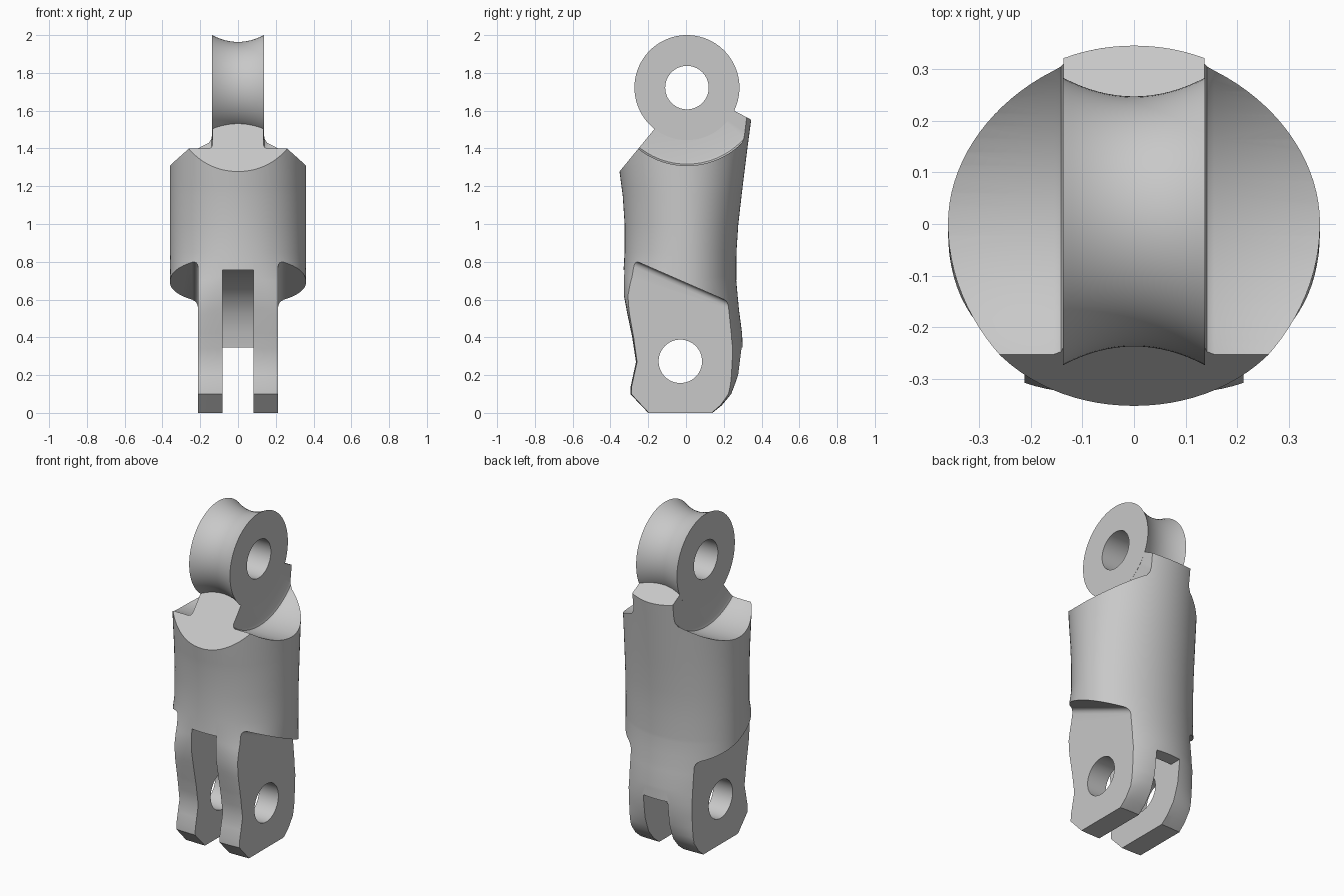
import bpy, bmesh, math

cube = bpy.data.objects.get("Cube")
if cube:
    bpy.data.objects.remove(cube, do_unlink=True)

grey = bpy.data.materials.new("plain_grey")
grey.use_nodes = True
COLOUR = (0.58, 0.58, 0.58, 1)
grey.diffuse_color = COLOUR
grey.node_tree.nodes["Principled BSDF"].inputs["Base Color"].default_value = COLOUR


def finish(bm, name):
    bmesh.ops.recalc_face_normals(bm, faces=bm.faces[:])
    mesh = bpy.data.meshes.new(name)
    bm.to_mesh(mesh)
    bm.free()
    mesh.materials.append(grey)
    obj = bpy.data.objects.new(name, mesh)
    bpy.context.collection.objects.link(obj)
    return obj


def bridge(bm, a, b):
    for i in range(len(a)):
        j = (i + 1) % len(a)
        bm.faces.new((a[i], a[j], b[j], b[i]))


def prism(name, outline, x0, x1, fillet=0):
    """Extrude a (y, z) outline along x."""
    bm = bmesh.new()
    ends = [[bm.verts.new((x, y, z)) for y, z in outline] for x in (x0, x1)]
    for end in ends:
        bm.faces.new(end)
    bridge(bm, *ends)
    if fillet:
        bmesh.ops.bevel(bm, geom=bm.edges[:], offset=fillet, segments=4,
                        profile=0.5, affect='EDGES')
    return finish(bm, name)


def lathe(name, profile, cy, cz, steps=96):
    """Revolve a closed (x, radius) profile about an axis along x."""
    bm = bmesh.new()
    rings = []
    for s in range(steps):
        t = math.tau * s / steps
        rings.append([bm.verts.new((x, cy + r * math.cos(t), cz + r * math.sin(t)))
                      for x, r in profile])
    for s in range(steps):
        bridge(bm, rings[s], rings[(s + 1) % steps])
    return finish(bm, name)


def disc(cy, cz, r, steps=64):
    return [(cy + r * math.cos(math.tau * i / steps), cz + r * math.sin(math.tau * i / steps))
            for i in range(steps)]


def cut(obj, cutter):
    mod = obj.modifiers.new("cut", 'BOOLEAN')
    mod.operation = 'DIFFERENCE'
    mod.solver = 'EXACT'
    mod.object = cutter
    bpy.context.view_layer.objects.active = obj
    bpy.ops.object.modifier_apply(modifier=mod.name)
    bpy.data.objects.remove(cutter, do_unlink=True)


def smooth(obj, degrees):
    bpy.ops.object.select_all(action='DESELECT')
    obj.select_set(True)
    bpy.context.view_layer.objects.active = obj
    bpy.ops.object.shade_smooth_by_angle(angle=math.radians(degrees))


def sample(table, z):
    """Linear lookup in (height, value) pairs."""
    for (z0, a), (z1, b) in zip(table, table[1:]):
        if z <= z1:
            return a + (b - a) * (z - z0) / (z1 - z0)
    return table[-1][1]


# Body: lofted round sections with separate front and back depth
FRONT = [(0, .2), (.1, .295), (.14, .293), (.27, .265), (.4, .285), (.52, .31),
         (.62, .33), (.72, .333), (.85, .325), (1, .325), (1.15, .335), (1.3, .355), (1.7, .4)]
BACK = [(0, .14), (.04, .19), (.1, .24), (.2, .28), (.34, .3), (.42, .297), (.55, .28),
        (.7, .266), (.85, .267), (1, .277), (1.2, .3), (1.4, .325), (1.7, .365)]
FRONT_SQUARE = [(0, 5), (.5, 4), (.72, 2.3), (.8, 2), (1.7, 2)]
BACK_SQUARE = [(0, 4), (.2, 2.3), (.4, 2), (1.7, 2)]
HALF_WIDTH = .36
SIDES = 96

bm = bmesh.new()
sections = []
for z in sorted({z for z, _ in FRONT + BACK}):
    ring = []
    for i in range(SIDES):
        t = math.tau * i / SIDES
        c, s = math.cos(t), math.sin(t)
        depth, square = (BACK, BACK_SQUARE) if s > 0 else (FRONT, FRONT_SQUARE)
        power = 2 / sample(square, z)
        x = math.copysign(HALF_WIDTH * abs(c) ** power, c)
        y = math.copysign(sample(depth, z) * abs(s) ** power, s)
        ring.append(bm.verts.new((x, y, z)))
    sections.append(ring)
for low, high in zip(sections, sections[1:]):
    bridge(bm, low, high)
bm.faces.new(sections[0])
bm.faces.new(sections[-1])
body = finish(bm, "body_with_fork")

# Sloped top, front chamfer and rear tab
RING_Y, RING_Z, RING_HALF = .005, 1.722, .137
cut(body, prism("top_cutter", [(-.6, .98), (-.35, 1.28), (-.12, 1.56), (0, 1.56), (.19, 1.635),
                               (.6, 1.415), (.6, 2), (-.6, 2)], -.6, .6))

for side in (-1, 1):
    # Rounded shoulders beside the neck
    shoulder = [(.136, .05), (.136, .39), (.141, .405), (.155, .413), (.6, .413), (.6, .05)]
    cut(body, lathe("shoulder_cutter", [(side * x, r) for x, r in shoulder], RING_Y, RING_Z))
    # Flat outer cheeks of the fork, under a sloping ledge
    cut(body, prism("cheek_cutter", [(-.6, .95), (.6, .426), (.6, -.2), (-.6, -.2)],
                    side * .212, side * .6, fillet=.03))

# Slot between the prongs, with a curved ceiling
cut(body, prism("slot_cutter", [(-.6, .76), (-.2, .755), (-.08, .735), (.03, .69), (.12, .62),
                                (.18, .53), (.21, .43), (.22, .345), (.6, .345),
                                (.6, -.2), (-.6, -.2)], -.082, .082))

# Pin hole through both prongs
cut(body, prism("pin_cutter", disc(-.03, .273, .115), -.6, .6))
smooth(body, 32)

# Knuckle ring with a hollowed rim
rim = []
for i in range(17):
    u = i / 8 - 1
    rim.append((RING_HALF * u, .242 + .036 * u * u))
profile = [(-RING_HALF, .115)] + rim + [(RING_HALF, .115)]
ring = lathe("knuckle_ring", profile, RING_Y, RING_Z)
smooth(ring, 32)
